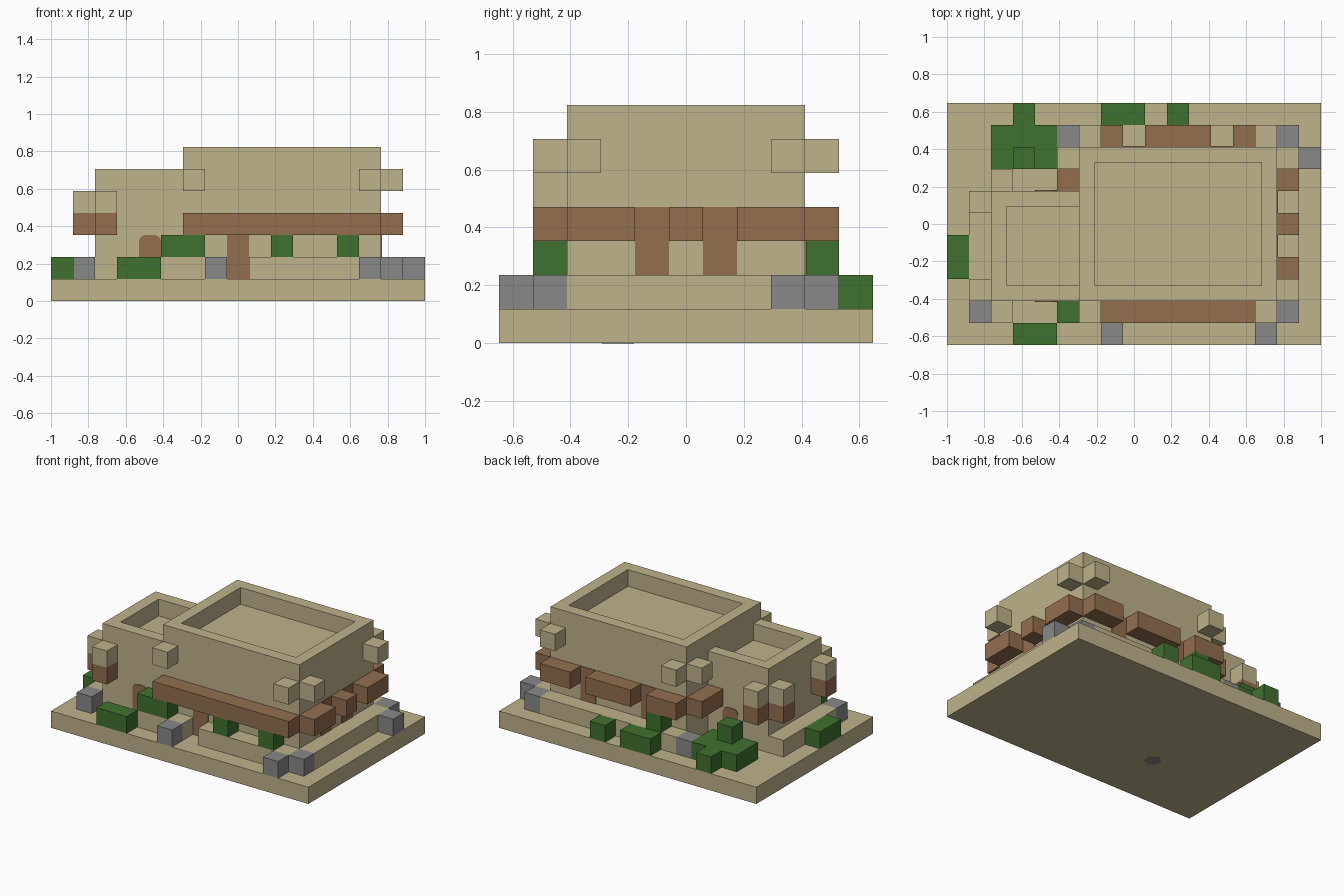
import bpy, bmesh
from mathutils import Vector

cube = bpy.data.objects.get("Cube")
if cube:
    bpy.data.objects.remove(cube, do_unlink=True)

U = 2 / 17                                  # one building block
ORIGIN = Vector((-1, -5.5 * U, 0))


def material(name, rgb):
    lin = [((c / 255 + 0.055) / 1.055) ** 2.4 for c in rgb] + [1]
    m = bpy.data.materials.new(name)
    m.use_nodes = True
    m.diffuse_color = lin
    bsdf = m.node_tree.nodes["Principled BSDF"]
    bsdf.inputs["Base Color"].default_value = lin
    bsdf.inputs["Roughness"].default_value = 0.9
    return m


SAND = material("sandstone", (190, 179, 139))
WOOD = material("brown_wood", (147, 110, 79))
LEAF = material("leaf_green", (64, 113, 46))
ROCK = material("rock_grey", (137, 137, 137))


def finish(name, bm, mat):
    bmesh.ops.recalc_face_normals(bm, faces=bm.faces)
    mesh = bpy.data.meshes.new(name)
    bm.to_mesh(mesh)
    bm.free()
    mesh.materials.append(mat)
    obj = bpy.data.objects.new(name, mesh)
    bpy.context.collection.objects.link(obj)
    return obj


def box_bm(lo, hi):
    """Box between two corners given in block units."""
    bm = bmesh.new()
    bmesh.ops.create_cube(bm, size=1)
    lo, hi = Vector(lo), Vector(hi)
    for v in bm.verts:
        v.co = ORIGIN + U * ((lo + hi) / 2 + v.co * (hi - lo))
    return bm


def box(name, mat, x, y, z, nx=1, ny=1, nz=1):
    return finish(name, box_bm((x, y, z), (x + nx, y + ny, z + nz)), mat)


def tower(name, x, y, nx, ny, top):
    """Solid block with a parapet around a sunken roof."""
    bm = box_bm((x, y, 1), (x + nx, y + ny, top))
    roof = [f for f in bm.faces if f.normal.z > 0.9]
    bmesh.ops.inset_region(bm, faces=roof, thickness=U)
    floor = bmesh.ops.extrude_discrete_faces(bm, faces=roof)["faces"]
    bmesh.ops.translate(bm, vec=(0, 0, -U), verts=floor[0].verts)
    return finish(name, bm, SAND)


def arch(name, x, y):
    """Thin door plate with rounded upper corners."""
    bm = box_bm((x, y - 0.04, 1), (x + 1, y + 0.04, 3))
    top = max(v.co.z for v in bm.verts) - 0.01
    edges = [e for e in bm.edges
             if all(v.co.z > top for v in e.verts)
             and abs(e.verts[0].co.x - e.verts[1].co.x) < 0.001]
    bmesh.ops.bevel(bm, geom=edges, offset=0.3 * U, segments=4, profile=0.5,
                    affect='EDGES')
    return finish(name, bm, WOOD)


# Ground slab and the two towers
box("ground_slab", SAND, 0, 0, 0, 17, 11, 1)
tower("main_tower", 6, 2, 9, 7, 7)
tower("small_tower", 2, 2, 5, 5, 6)

# Low plinth steps around the walls
box("front_step_right", SAND, 5, 1, 1, 3)
box("front_step_left", SAND, 9, 1, 1, 6)
box("side_step_left", SAND, 15, 2, 1, 1, 7)
box("side_step_right", SAND, 1, 2, 1, 1, 5)
box("back_step", SAND, 6, 9, 1, 9)

# Projecting beam ends on the tower corners
for x, y in [(6, 1), (14, 1), (15, 2), (15, 8), (14, 9), (6, 9), (5, 8)]:
    box("main_beam_end", SAND, x, y, 5)
for x, y in [(2, 1), (1, 2), (1, 6), (2, 7)]:
    box("small_beam_end", SAND, x, y, 4)
    box("small_beam_bracket", WOOD, x, y, 3)

# Wooden awnings
box("front_awning", WOOD, 6, 1, 3, 9)
for x, n in [(6, 2), (9, 3), (13, 2)]:
    box("back_awning", WOOD, x, 9, 3, n)
for y, n in [(2, 2), (5, 1), (7, 2)]:
    box("left_awning", WOOD, 15, y, 3, 1, n)
box("right_awning", WOOD, 5, 7, 3, 1, 2)

# Doors and windows as thin plates
T = 0.04
box("front_door", WOOD, 8, 2 - T, 1, 1, T, 2)
for y in (4, 6):
    box("side_window", WOOD, 15, y, 2, T, 1, 2)
for x in (8, 12):
    box("back_window", WOOD, x, 9, 2, 1, T, 2)
arch("small_front_door", 4, 2)
arch("small_back_door", 4, 7)

# Bushes
for x, y, z, nx, ny in [(0, 3, 1, 1, 2), (3, 0, 1, 2, 1), (7, 10, 1, 2, 1),
                        (10, 10, 1, 1, 1), (3, 10, 1, 1, 1), (2, 8, 1, 3, 2),
                        (3, 8, 2, 1, 1), (7, 9, 2, 1, 1), (5, 1, 2, 2, 1),
                        (10, 1, 2, 1, 1), (13, 1, 2, 1, 1)]:
    box("bush", LEAF, x, y, z, nx, ny)

# Rocks
for x, y in [(1, 1), (7, 0), (14, 0), (15, 1), (15, 9), (16, 8), (5, 9)]:
    box("rock", ROCK, x, y, 1)

# Small grey disc under the slab
bm = bmesh.new()
bmesh.ops.create_cone(bm, cap_ends=True, segments=8, radius1=0.055,
                      radius2=0.055, depth=0.004)
disc = finish("underside_disc", bm, ROCK)
disc.location = ORIGIN + Vector((5.5 * U, 3.5 * U, 0.001))
